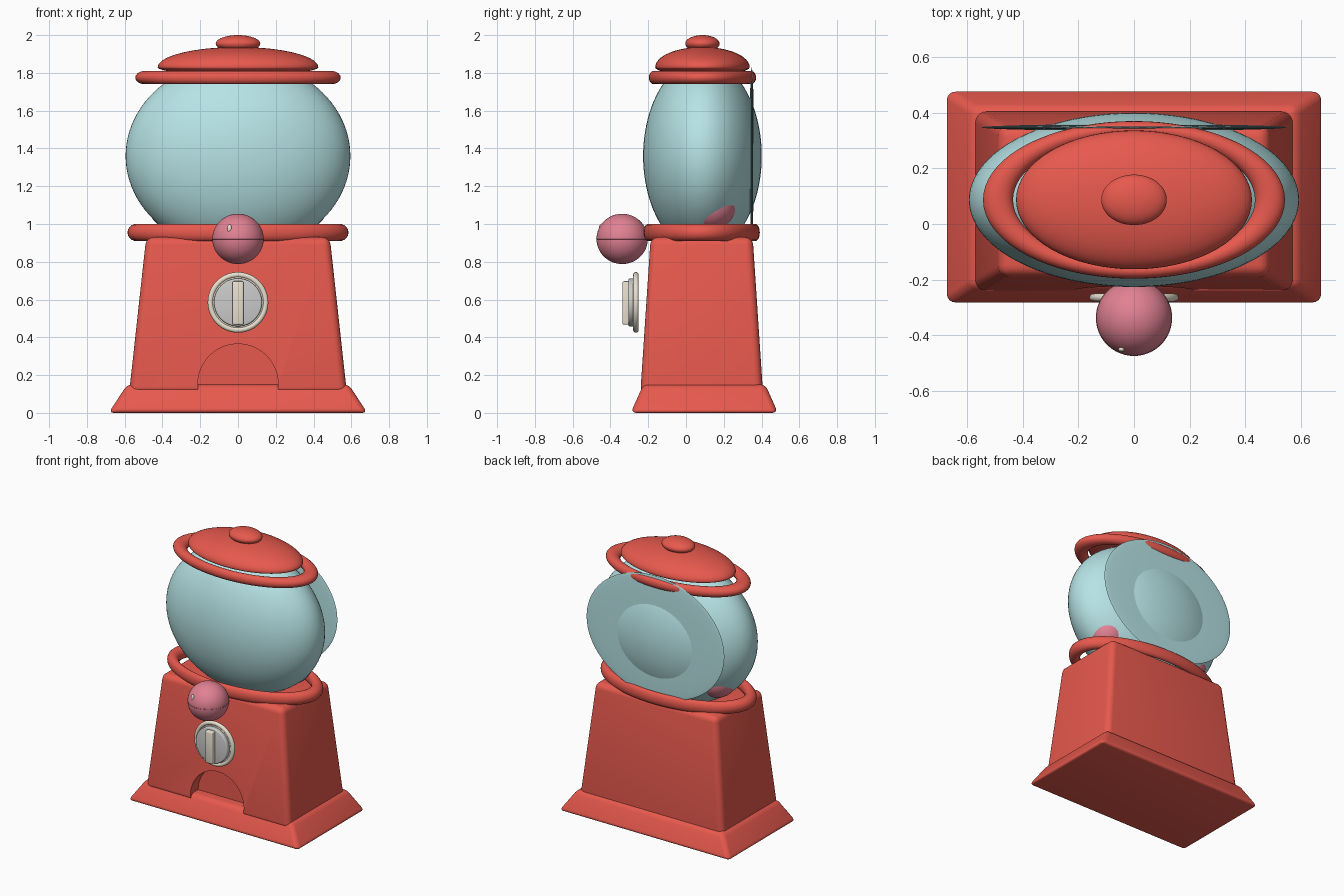
import bpy, bmesh, math

if "Cube" in bpy.data.objects:
    bpy.data.objects.remove(bpy.data.objects["Cube"])

CY = 0.087  # depth centre of the machine


def material(name, rgb):
    m = bpy.data.materials.new(name)
    m.diffuse_color = (*rgb, 1)
    m.use_nodes = True
    m.node_tree.nodes["Principled BSDF"].inputs["Base Color"].default_value = m.diffuse_color
    return m


RED = material("red_enamel", (0.80, 0.10, 0.075))
GLASS = material("pale_glass", (0.47, 0.77, 0.79))
PINK = material("pink_candy", (0.75, 0.22, 0.29))
CREAM = material("cream", (0.82, 0.75, 0.63))


def finish(ob, name, mat=None, angle=35):
    ob.name = name
    if mat:
        ob.data.materials.append(mat)
    bpy.ops.object.select_all(action='DESELECT')
    ob.select_set(True)
    bpy.context.view_layer.objects.active = ob
    for mod in list(ob.modifiers):
        bpy.ops.object.modifier_apply(modifier=mod.name)
    bpy.ops.object.transform_apply(location=False, rotation=True, scale=True)
    bpy.ops.object.shade_smooth_by_angle(angle=math.radians(angle))
    return ob


def ellipsoid(name, loc, radii, mat, seg=64, rings=32):
    bpy.ops.mesh.primitive_uv_sphere_add(segments=seg, ring_count=rings, radius=1, location=loc)
    ob = bpy.context.object
    ob.scale = radii
    return finish(ob, name, mat)


def ring(name, loc, major, minor, scale, mat, rot=(0, 0, 0)):
    bpy.ops.mesh.primitive_torus_add(location=loc, rotation=rot, major_radius=major,
                                     minor_radius=minor, major_segments=72, minor_segments=18)
    ob = bpy.context.object
    ob.scale = scale
    return finish(ob, name, mat)


def tapered_block(name, loc, bottom, top, z0, z1, bevel):
    """Box whose half sizes change from bottom to top, with rounded edges."""
    bm = bmesh.new()
    bmesh.ops.create_cube(bm, size=2)
    for v in bm.verts:
        hx, hy = top if v.co.z > 0 else bottom
        v.co = (v.co.x * hx, v.co.y * hy, z1 if v.co.z > 0 else z0)
    me = bpy.data.meshes.new(name)
    bm.to_mesh(me)
    bm.free()
    ob = bpy.data.objects.new(name, me)
    bpy.context.collection.objects.link(ob)
    ob.location = loc
    mod = ob.modifiers.new("round", 'BEVEL')
    mod.width, mod.segments = bevel, 5
    return ob


def disc(name, y, radius, depth, mat, bevel=0.008):
    bpy.ops.mesh.primitive_cylinder_add(vertices=64, radius=radius, depth=depth,
                                        location=(0, y, 0.585), rotation=(math.pi / 2, 0, 0))
    ob = bpy.context.object
    mod = ob.modifiers.new("round", 'BEVEL')
    mod.width, mod.segments = bevel, 3
    return finish(ob, name, mat)


# Flared foot
finish(tapered_block("foot", (0, 0.097, 0), (0.685, 0.39), (0.585, 0.322), 0.0, 0.152, 0.03),
       "foot", RED)

# Tapered body with an arched chute cut in the front
body = tapered_block("body", (0, 0.083, 0), (0.577, 0.325), (0.486, 0.27), 0.10, 0.93, 0.04)
bpy.ops.mesh.primitive_cylinder_add(vertices=64, radius=0.213, depth=0.24,
                                    location=(0, -0.27, 0.152), rotation=(math.pi / 2, 0, 0))
cutter = bpy.context.object
cutter.name = "chute_cutter"
cut = body.modifiers.new("chute", 'BOOLEAN')
cut.operation, cut.object, cut.solver = 'DIFFERENCE', cutter, 'EXACT'
finish(body, "body", RED)
bpy.data.objects.remove(cutter)

# Globe and the thin lens-shaped pane at its back
ellipsoid("globe", (0, CY, 1.36), (0.595, 0.314, 0.51), GLASS, 80, 48)
ellipsoid("back_pane", (0, 0.348, 1.39), (0.55, 0.012, 0.438), GLASS)

# Collar rings below and above the globe
ring("lower_collar", (0, 0.083, 0.955), 0.54, 0.045, (1, 0.526, 1), RED)
ring("upper_collar", (0, CY, 1.775), 0.49, 0.054, (1, 0.522, 0.66), RED)

# Lid dome (flattened underneath) and knob
lid = ellipsoid("lid", (0, CY, 1.83), (0.425, 0.25, 0.107), RED)
for v in lid.data.vertices:
    if v.co.z < 0:
        v.co.z *= 0.4
ellipsoid("lid_knob", (0, CY, 1.955), (0.118, 0.091, 0.045), RED, 48, 24)

# Large gumball at the front, with seam and highlight
ball = (0, -0.338, 0.921)
ellipsoid("front_gumball", ball, (0.136, 0.136, 0.133), PINK, 48, 32)
ring("gumball_seam", ball, 0.1355, 0.002, (1, 1, 1), PINK)
ellipsoid("gumball_highlight", (-0.045, -0.452, 0.976), (0.012, 0.009, 0.022), CREAM, 24, 12)

# Gumballs inside, just showing through the lower sides of the globe
for side, label in ((-1, "left"), (1, "right")):
    ellipsoid(label + "_gumball", (side * 0.34, 0.13, 1.105), (0.137,) * 3, PINK, 40, 24)

# Coin dial: rim, face and turning handle
disc("dial_plate", -0.262, 0.145, 0.022, CREAM)
ring("dial_rim", (0, -0.265, 0.585), 0.146, 0.0145, (1, 1, 1), CREAM, (math.pi / 2, 0, 0))
disc("dial_face", -0.288, 0.127, 0.034, None)
bpy.ops.mesh.primitive_cube_add(size=1, location=(0, -0.316, 0.582))
handle = bpy.context.object
handle.scale = (0.058, 0.04, 0.23)
bpy.ops.object.transform_apply(location=False, rotation=False, scale=True)
mod = handle.modifiers.new("round", 'BEVEL')
mod.width, mod.segments = 0.007, 3
finish(handle, "dial_handle", CREAM)
